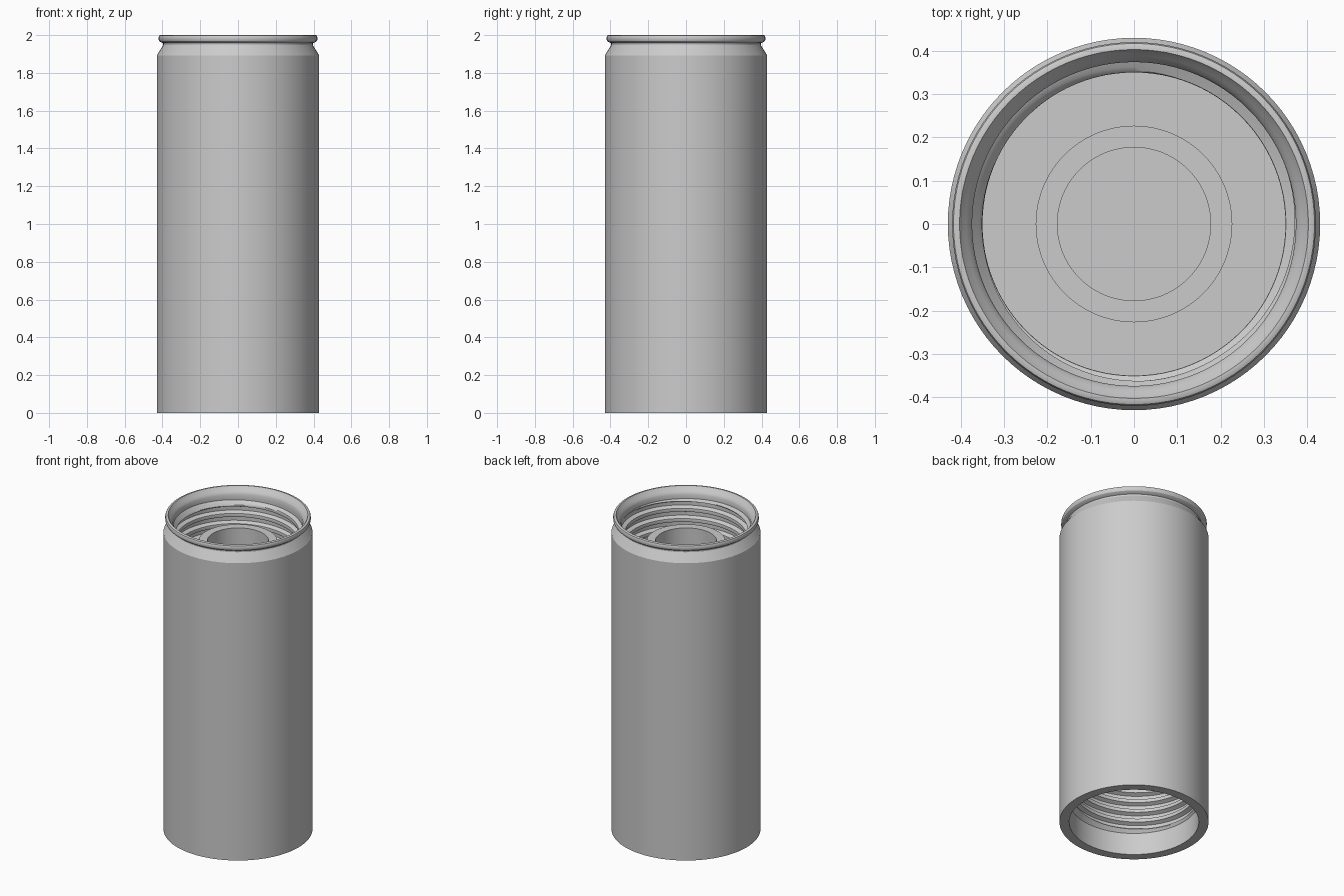
import bpy
import bmesh
from math import cos, sin, pi, floor

cube = bpy.data.objects.get("Cube")
if cube:
    bpy.data.objects.remove(cube)

SIDES = 96
MINOR, MAJOR = 0.35, 0.374   # thread crest and root radii
PITCH = 0.065
STEPS = 12                   # profile samples per turn

metal = bpy.data.materials.new("plain grey")
metal.use_nodes = True
grey = (0.6, 0.6, 0.6, 1)
metal.diffuse_color = grey
metal.node_tree.nodes["Principled BSDF"].inputs["Base Color"].default_value = grey


def wrap(name, rows, point):
    """Wrap rows round the z axis; point(row, turn) gives radius and height."""
    verts = []
    for row in rows:
        for i in range(SIDES + 1):
            r, z = point(row, i / SIDES)
            a = pi + 2 * pi * i / SIDES
            verts.append((r * cos(a), r * sin(a), z))
    w = SIDES + 1
    faces = [(j * w + i, (j + 1) * w + i, (j + 1) * w + i + 1, j * w + i + 1)
             for j in range(len(rows) - 1) for i in range(SIDES)]
    mesh = bpy.data.meshes.new(name)
    mesh.from_pydata(verts, [], faces)
    bm = bmesh.new()
    bm.from_mesh(mesh)
    bmesh.ops.remove_doubles(bm, verts=bm.verts, dist=1e-5)
    bmesh.ops.dissolve_degenerate(bm, edges=bm.edges, dist=1e-5)
    bm.to_mesh(mesh)
    bm.free()
    mesh.materials.append(metal)
    obj = bpy.data.objects.new(name, mesh)
    bpy.context.collection.objects.link(obj)
    bpy.ops.object.select_all(action="DESELECT")
    obj.select_set(True)
    bpy.context.view_layer.objects.active = obj
    bpy.ops.object.shade_smooth_by_angle(angle=0.45)
    return obj


def lathe(name, profile):
    return wrap(name, profile, lambda p, turn: p)


def thread(name, low, high, mouth):
    """Helical groove in the bore, with a chamfered lead-in at the mouth."""
    def point(row, turn):
        z = min(max(low + PITCH * (row / STEPS - 1 + turn), low), high)
        phase = (row % STEPS) / STEPS
        groove = min(max((0.5 - abs(phase - 0.5) - 0.16) * 6, 0), 1)
        lead = max(0, 1 - abs(z - mouth) / 0.03)
        return MINOR + (MAJOR - MINOR) * max(groove, lead), z

    count = STEPS * (floor((high - low) / PITCH) + 3)
    return wrap(name, range(count), point)


# Outer shell: bore lip, funnel, rolled rim, shoulder, wall and lower bore
lathe("can_shell", [
    (MAJOR, 1.93), (MAJOR, 1.957), (0.379, 1.968), (0.388, 1.98), (0.398, 1.992),
    (0.403, 2.0), (0.41, 2.0), (0.417, 1.997), (0.42, 1.99), (0.42, 1.976),
    (0.417, 1.969), (0.408, 1.962), (0.396, 1.957), (0.396, 1.947),
    (0.43, 1.893), (0.43, 0), (MAJOR, 0), (MAJOR, 0.14)])

# Threaded walls at both ends
thread("top_thread", 1.65, 1.93, 1.93)
thread("bottom_thread", 0.14, 0.55, 0.14)

# Upper floor with a raised hollow boss, and the ceiling of the lower bore
lathe("top_floor_and_boss", [
    (0, 1.6), (0.177, 1.6), (0.177, 1.835), (0.227, 1.835), (0.227, 1.65), (MAJOR, 1.65)])
lathe("bottom_ceiling", [(MAJOR, 0.55), (0, 0.55)])
